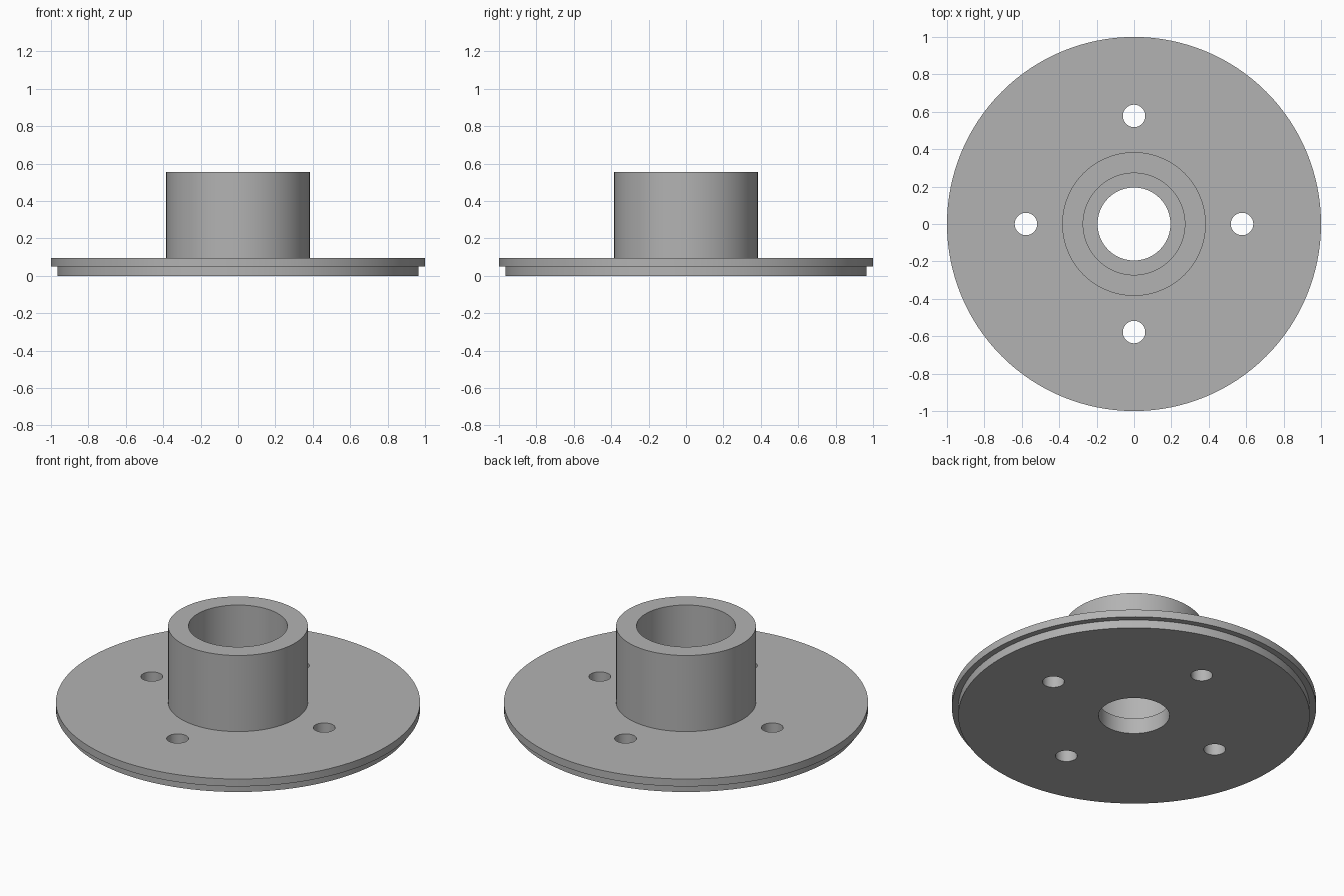
import bpy, bmesh, math
from mathutils import Matrix

cube = bpy.data.objects.get("Cube")
if cube:
    bpy.data.objects.remove(cube, do_unlink=True)

# Material
grey = bpy.data.materials.new("plain grey")
grey.use_nodes = True
colour = (0.45, 0.45, 0.45, 1)
grey.diffuse_color = colour
grey.node_tree.nodes["Principled BSDF"].inputs["Base Color"].default_value = colour

SEGMENTS = 128
FLANGE_TOP = 0.095
HOLE_RADIUS, HOLE_CIRCLE = 0.06, 0.578


def make_object(name, bm):
    bmesh.ops.recalc_face_normals(bm, faces=bm.faces)
    mesh = bpy.data.meshes.new(name)
    bm.to_mesh(mesh)
    bm.free()
    mesh.materials.append(grey)
    obj = bpy.data.objects.new(name, mesh)
    bpy.context.collection.objects.link(obj)
    return obj


# Flanged hub: closed (radius, height) section turned about the z axis
section = [
    (0.195, 0), (0.965, 0), (0.965, 0.05), (1, 0.05), (1, FLANGE_TOP),
    (0.384, FLANGE_TOP), (0.384, 0.556), (0.272, 0.556),
    (0.272, FLANGE_TOP), (0.195, FLANGE_TOP),
]
bm = bmesh.new()
rings = []
for radius, z in section:
    rings.append(bmesh.ops.create_circle(
        bm, segments=SEGMENTS, radius=radius,
        matrix=Matrix.Translation((0, 0, z)))["verts"])
for lower, upper in zip(rings, rings[1:] + rings[:1]):
    for i in range(SEGMENTS):
        j = (i + 1) % SEGMENTS
        bm.faces.new((lower[i], lower[j], upper[j], upper[i]))
hub = make_object("flanged_hub", bm)

# Four bolt holes
bm = bmesh.new()
for k in range(4):
    angle = k * math.pi / 2
    place = Matrix.Translation((HOLE_CIRCLE * math.cos(angle),
                                HOLE_CIRCLE * math.sin(angle), 0.05))
    bmesh.ops.create_cone(bm, cap_ends=True, segments=48, radius1=HOLE_RADIUS,
                          radius2=HOLE_RADIUS, depth=0.3, matrix=place)
cutter = make_object("bolt_hole_cutter", bm)

cut = hub.modifiers.new("bolt_holes", "BOOLEAN")
cut.operation = "DIFFERENCE"
cut.solver = "EXACT"
cut.object = cutter
bpy.context.view_layer.objects.active = hub
hub.select_set(True)
bpy.ops.object.modifier_apply(modifier=cut.name)
bpy.data.objects.remove(cutter, do_unlink=True)

# Smooth round walls with crisp rims
bpy.ops.object.shade_smooth_by_angle(angle=math.radians(30))
